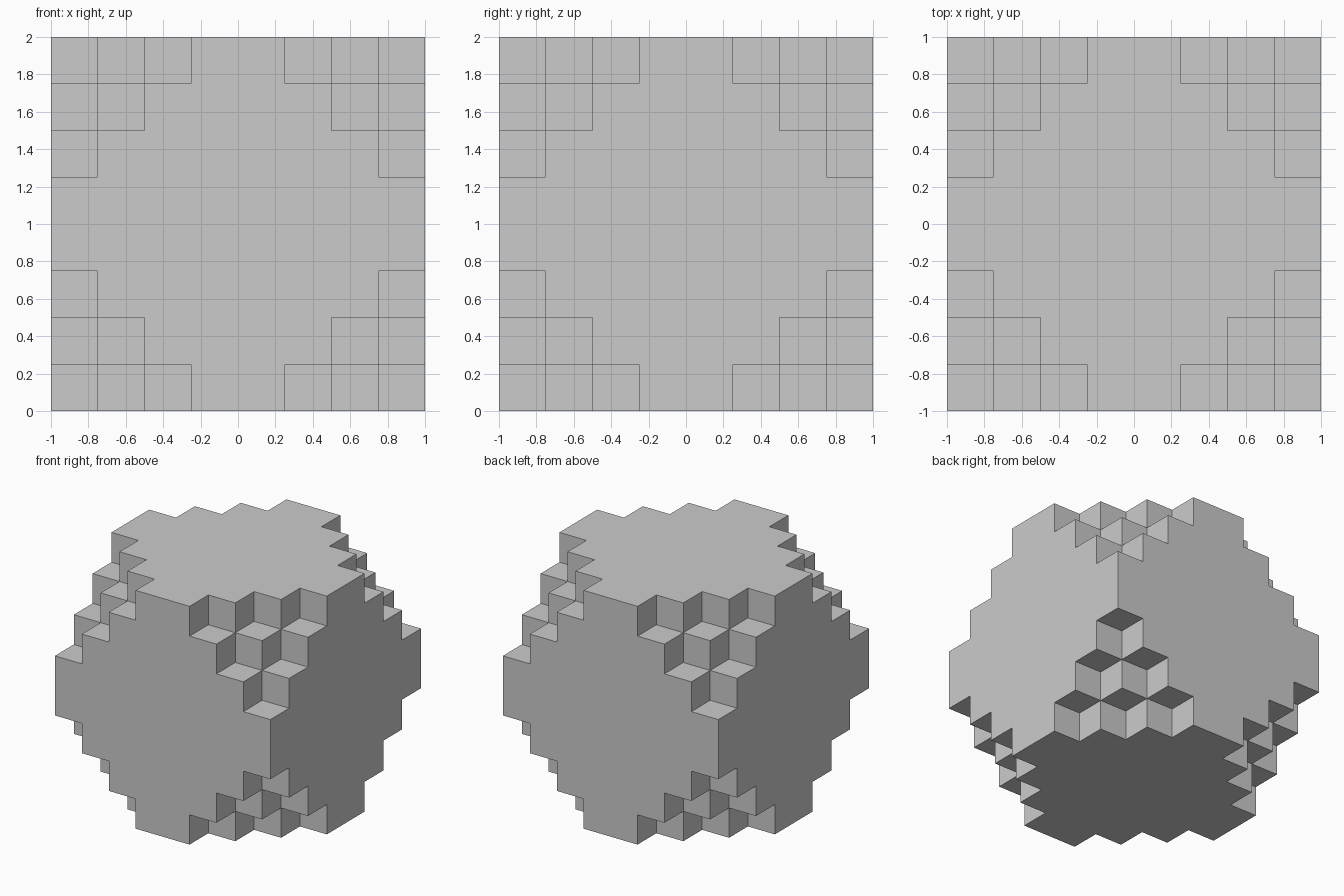
import bpy, bmesh
from itertools import product
from mathutils import Vector

if "Cube" in bpy.data.objects:
    bpy.data.objects.remove(bpy.data.objects["Cube"])

N = 8          # cells per side
S = 2 / N      # cell size
CUT = 3        # steps cut from every corner


def solid(cell):
    """True if the cell is in the cube and outside the stepped corner cuts."""
    if any(c < 0 or c >= N for c in cell):
        return False
    return sum(min(c, N - 1 - c) for c in cell) >= CUT


# Stepped block: one quad wherever a solid cell meets empty space
bm = bmesh.new()
verts = {}


def vert(p):
    if p not in verts:
        verts[p] = bm.verts.new(Vector(p) * S - Vector((1, 1, 0)))
    return verts[p]


for cell in filter(solid, product(range(N), repeat=3)):
    for axis, side in product(range(3), (0, 1)):
        beside = list(cell)
        beside[axis] += 2 * side - 1
        if solid(beside):
            continue
        u, v = (axis + 1) % 3, (axis + 2) % 3
        quad = []
        for du, dv in ((0, 0), (1, 0), (1, 1), (0, 1)):
            p = list(cell)
            p[axis] += side
            p[u] += du
            p[v] += dv
            quad.append(vert(tuple(p)))
        bm.faces.new(quad if side else quad[::-1])

# Merge the flat areas into single clean faces
bmesh.ops.dissolve_limit(bm, angle_limit=0.01, verts=bm.verts[:], edges=bm.edges[:])

mesh = bpy.data.meshes.new("stepped_block")
bm.to_mesh(mesh)
bm.free()
bpy.context.collection.objects.link(bpy.data.objects.new("stepped_block", mesh))
